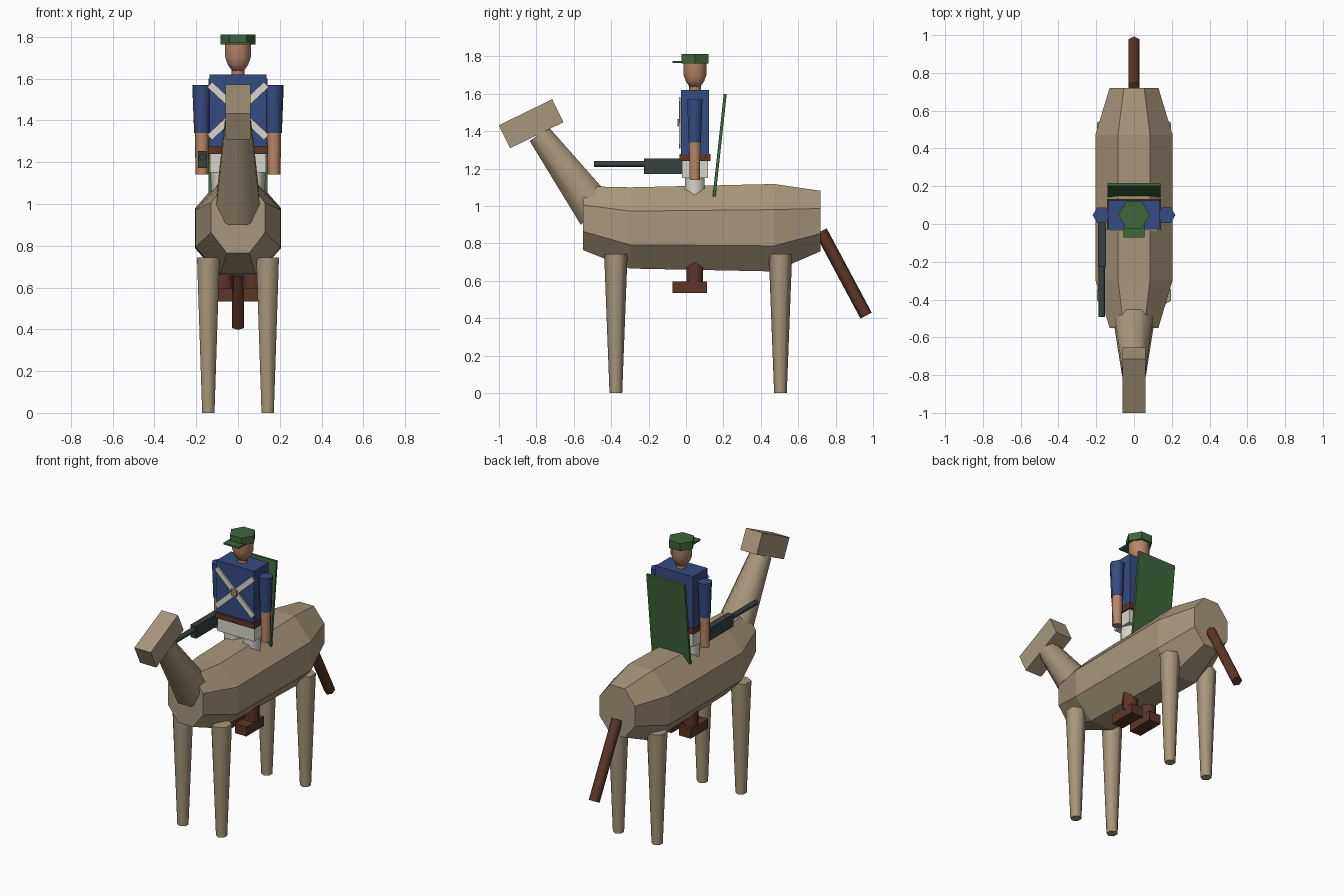
import bpy, bmesh, math
from mathutils import Matrix, Vector

cube = bpy.data.objects.get("Cube")
if cube:
    bpy.data.objects.remove(cube, do_unlink=True)


def material(name, r, g, b):
    m = bpy.data.materials.new(name)
    m.diffuse_color = (r, g, b, 1)
    m.use_nodes = True
    m.node_tree.nodes["Principled BSDF"].inputs["Base Color"].default_value = (r, g, b, 1)
    return m


TAN = material("tan_hide", .39, .31, .20)
BROWN = material("dark_brown", .105, .037, .022)
BLUE = material("blue_cloth", .038, .07, .22)
GREEN = material("green_cloth", .05, .13, .043)
SKIN = material("skin", .48, .24, .14)
WHITE = material("off_white", .68, .66, .59)
METAL = material("gun_metal", .038, .053, .053)
BRASS = material("brass", .38, .25, .11)


def finish(name, bm, mat, smooth=False):
    bmesh.ops.recalc_face_normals(bm, faces=bm.faces)
    mesh = bpy.data.meshes.new(name)
    bm.to_mesh(mesh)
    bm.free()
    mesh.materials.append(mat)
    if smooth:
        for p in mesh.polygons:
            p.use_smooth = True
        mesh.set_sharp_from_angle(angle=math.radians(65))
    obj = bpy.data.objects.new(name, mesh)
    bpy.context.collection.objects.link(obj)
    return obj


def box(name, centre, size, mat, tilt=0, axis='X'):
    bm = bmesh.new()
    m = Matrix.Translation(centre) @ Matrix.Rotation(math.radians(tilt), 4, axis)
    bmesh.ops.create_cube(bm, size=1, matrix=m @ Matrix.Diagonal((*size, 1)))
    return finish(name, bm, mat)


def rod(name, start, end, r1, r2, mat, sides=6, spin=0, smooth=True):
    """Tapered prism between two points that share the same x."""
    a, b = Vector(start), Vector(end)
    d = b - a
    m = (Matrix.Translation((a + b) / 2)
         @ Matrix.Rotation(math.atan2(-d.y, d.z), 4, 'X')
         @ Matrix.Rotation(math.radians(spin), 4, 'Z'))
    bm = bmesh.new()
    bmesh.ops.create_cone(bm, cap_ends=True, segments=sides, radius1=r1, radius2=r2,
                          depth=d.length, matrix=m)
    return finish(name, bm, mat, smooth)


def loft(name, rings, mat, smooth=False):
    """Skin a list of point rings and cap both ends."""
    bm = bmesh.new()
    rows = [[bm.verts.new(p) for p in ring] for ring in rings]
    n = len(rows[0])
    for lo, hi in zip(rows, rows[1:]):
        for i in range(n):
            j = (i + 1) % n
            bm.faces.new((lo[i], lo[j], hi[j], hi[i]))
    bm.faces.new(rows[0])
    bm.faces.new(rows[-1])
    return finish(name, bm, mat, smooth)


ANGLES = [math.radians(22.5 + 45 * i) for i in range(8)]

# Animal body: octagonal barrel, narrowed at both ends (y, centre z, x radius, z radius)
sections = [(-.55, .935, .14, .185), (-.30, .883, .22, .235),
            (.47, .884, .222, .253), (.72, .92, .14, .175)]
loft("animal_body", [[(rx * math.cos(a), y, zc + rz * math.sin(a)) for a in ANGLES]
                     for y, zc, rx, rz in sections], TAN)

# Animal neck, head and tail
rod("animal_neck", (0, -.475, .965), (0, -.785, 1.385), .118, .068, TAN, 8, 22.5)
box("animal_head", (0, -.828, 1.44), (.12, .318, .137), TAN, 26)
rod("tail", (0, .722, .865), (0, .963, .414), .034, .034, BROWN)

# Animal legs
for side, sx in (("left", 1), ("right", -1)):
    for end, y in (("front", -.375), ("back", .505)):
        rod(f"{end}_{side}_leg", (sx * .142, y, 0), (sx * .142, y, .743), .034, .0625, TAN)

# Rider limbs
for side, sx in (("left", 1), ("right", -1)):
    lx, ax, y = sx * .07, sx * .172, .047
    rod(f"{side}_trouser_leg", (lx, y, .85), (lx, y, 1.18), .055, .062, WHITE, spin=30)
    rod(f"{side}_shin", (lx, y, .58), (lx, y, .85), .05, .052, BROWN, spin=30)
    box(f"{side}_boot", (lx, .02, .565), (.085, .185, .062), BROWN)
    rod(f"{side}_sleeve", (ax, y, 1.34), (ax, y, 1.57), .038, .047, BLUE, spin=30)
    rod(f"{side}_forearm", (ax, y, 1.14), (ax, y, 1.34), .031, .035, SKIN, spin=30)

# Rider trunk
box("hips", (0, .048, 1.195), (.27, .14, .09), WHITE)
box("belt", (0, .048, 1.259), (.288, .168, .038), BROWN)
box("torso", (0, .048, 1.432), (.274, .152, .376), BLUE)
for side, sx in (("left", 1), ("right", -1)):
    box(f"{side}_chest_strap", (0, -.033, 1.445), (.37, .009, .034), WHITE, sx * 43, 'Y')
box("strap_buckle", (0, -.037, 1.445), (.042, .016, .042), BRASS)

# Rider neck and head
rod("rider_neck", (0, .048, 1.60), (0, .048, 1.66), .031, .031, SKIN, 8)
profile = [(.03, 1.637), (.052, 1.665), (.066, 1.70), (.067, 1.77)]
loft("rider_head", [[(r * math.cos(a), .048 + r * math.sin(a), z) for a in ANGLES]
                    for r, z in profile], SKIN, True)

# Cap with visor
rod("cap", (0, .048, 1.762), (0, .048, 1.812), .083, .083, GREEN, spin=30, smooth=False)
box("cap_visor", (0, -.025, 1.769), (.112, .095, .011), GREEN)

# Board behind the rider
box("back_board", (0, .18, 1.325), (.28, .016, .55), GREEN, -6.2)

# Gun held in the right hand
box("gun_receiver", (-.17, -.09, 1.212), (.042, .27, .082), METAL)
rod("gun_barrel", (-.17, -.20, 1.225), (-.17, -.492, 1.225), .017, .017, METAL, 8)
